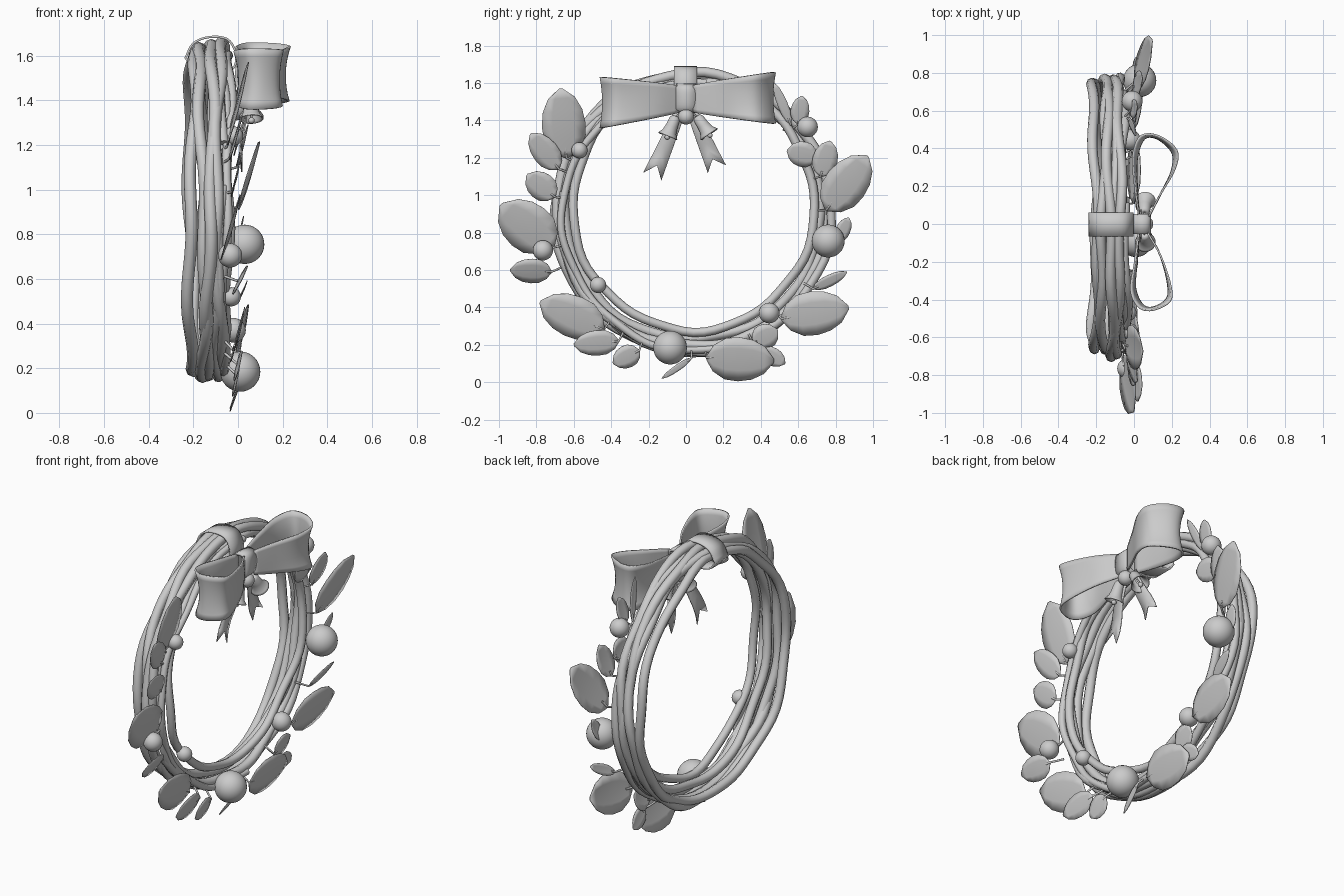
import bpy, bmesh, math, random
from mathutils import Vector

random.seed(4)
cube = bpy.data.objects.get("Cube")
if cube:
    bpy.data.objects.remove(cube, do_unlink=True)

grey = bpy.data.materials.new("plain_grey")
grey.use_nodes = True
grey.diffuse_color = (0.6, 0.6, 0.6, 1)
grey.node_tree.nodes["Principled BSDF"].inputs["Base Color"].default_value = (0.6, 0.6, 0.6, 1)


def finish(name, bm, thickness=0):
    me = bpy.data.meshes.new(name)
    bm.to_mesh(me)
    bm.free()
    ob = bpy.data.objects.new(name, me)
    bpy.context.collection.objects.link(ob)
    me.materials.append(grey)
    for p in me.polygons:
        p.use_smooth = True
    if thickness:
        mod = ob.modifiers.new("thickness", 'SOLIDIFY')
        mod.thickness = thickness
        mod.offset = 0


def sheet(name, rows, thickness=0, closed=False):
    """Skin a list of equally long rows of points."""
    bm = bmesh.new()
    grid = [[bm.verts.new(p) for p in row] for row in rows]
    pairs = list(zip(grid, grid[1:])) + ([(grid[-1], grid[0])] if closed else [])
    for a, b in pairs:
        for i in range(len(a) - 1):
            bm.faces.new((a[i], a[i + 1], b[i + 1], b[i]))
    bmesh.ops.recalc_face_normals(bm, faces=bm.faces)
    finish(name, bm, thickness)


def spline(points, steps=5):
    """Catmull-Rom curve through the points."""
    p = [Vector(q) for q in points]
    p = [2 * p[0] - p[1]] + p + [2 * p[-1] - p[-2]]
    out = []
    for a, b, c, d in zip(p, p[1:], p[2:], p[3:]):
        for k in range(steps):
            t = k / steps
            out.append(0.5 * (2 * b + (c - a) * t + (2 * a - 5 * b + 4 * c - d) * t * t
                              + (3 * b - a - 3 * c + d) * t ** 3))
    return out + [p[-2]]


def tube(name, points, radius, cyclic=False):
    cu = bpy.data.curves.new(name, 'CURVE')
    cu.dimensions = '3D'
    cu.bevel_depth = radius
    cu.bevel_resolution = 2
    cu.use_fill_caps = True
    sp = cu.splines.new('POLY')
    sp.points.add(len(points) - 1)
    for q, co in zip(sp.points, points):
        q.co = (*co, 1)
    sp.use_cyclic_u = cyclic
    cu.materials.append(grey)
    bpy.context.collection.objects.link(bpy.data.objects.new(name, cu))


def ball(name, loc, r):
    bm = bmesh.new()
    bmesh.ops.create_uvsphere(bm, u_segments=32, v_segments=16, radius=r)
    bmesh.ops.translate(bm, vec=loc, verts=bm.verts)
    finish(name, bm)


# Vine strands: depth, left, right, bottom, top, radius, start and end turn
strands = [(-.205, -.66, .75, .18, 1.61, .027, 0, 1), (-.16, -.675, .76, .155, 1.63, .027, 0, 1),
           (-.125, -.7, .76, .17, 1.65, .028, 0, 1), (-.085, -.69, .765, .19, 1.65, .027, 0, 1),
           (-.06, -.605, .685, .275, 1.61, .024, 0, 1), (-.11, -.65, .72, .23, 1.6, .026, 0, 1),
           (-.085, -.67, .775, .165, 1.63, .024, .82, 1.79), (-.05, -.66, .77, .17, 1.6, .02, .48, 1.02)]
for n, (x, l, r, b, t, rad, s, e) in enumerate(strands):
    ph = [random.uniform(0, math.tau) for _ in range(4)]
    count = 72
    pts = []
    for i in range(count):
        a = math.tau * (s + (e - s) * i / count)
        k = 1 + .009 * math.sin(5 * a + ph[0]) + .006 * math.sin(11 * a + ph[1])
        pts.append((x + .015 * math.sin(2 * a + ph[2]) + .009 * math.sin(7 * a + ph[3]),
                    (l + r) / 2 + k * (r - l) / 2 * math.sin(a),
                    (b + t) / 2 + k * (t - b) / 2 * math.cos(a)))
    tube(f"vine_strand_{n + 1}", pts, rad, e - s == 1)


# Leaves all lean forward at the top: base y, z, tip y, z, width, middle depth, lean
def leaf(n, by, bz, ty, tz, width, x, lean):
    normal = Vector((1, random.uniform(-.08, .08), -lean)).normalized()

    def on_plane(y, z):
        dy, dz = y - (by + ty) / 2, z - (bz + tz) / 2
        return Vector((x - (normal.y * dy + normal.z * dz) / normal.x, y, z))

    base, tip = on_plane(by, bz), on_plane(ty, tz)
    d = tip - base
    side = normal.cross(d).normalized()
    rows = []
    for t, w in ((0, .1), (.1, .6), (.28, .94), (.48, 1), (.68, .9), (.86, .62), (1, .08)):
        mid = base + d * t + normal * .02 * d.length * math.sin(math.pi * t)
        rows.append([mid + side * width / 2 * w * u - normal * .03 * width * w * abs(u)
                     for u in (-1, -.5, 0, .5, 1)])
    sheet(f"leaf_{n + 1}", rows, .004)
    # Twig joining the leaf to the vines
    root = Vector((-.06, by * .93, .9 + (bz - .9) * .93))
    tube(f"leaf_stem_{n + 1}", [root, base, base + d * .15], .006)


leaves = [(-.64, 1.2, -.67, 1.57, .235, 0, .25), (-.68, 1.14, -.83, 1.33, .14, -.01, .25),
          (-.7, .99, -.85, 1.11, .15, -.01, .25), (-.71, .72, -.99, .95, .27, -.03, .3),
          (-.72, .59, -.94, .6, .145, .01, .5), (-.44, .28, -.78, .43, .23, 0, .25),
          (-.36, .22, -.6, .2, .14, .0, .25), (-.25, .17, -.39, .1, .125, -.01, .25),
          (.03, .13, -.13, .02, .035, -.02, .3), (.11, .13, .47, .115, .245, 0, .3),
          (.36, .21, .49, .28, .14, 0, .25), (.4, .17, .53, .1, .1, -.01, .25),
          (.51, .34, .87, .4, .24, .02, .22), (.68, .5, .86, .59, .065, .02, .4),
          (.81, .75, .87, .88, .08, .01, .25), (.75, .92, .97, 1.21, .23, .05, .27),
          (.72, 1.1, .77, 1.29, .135, .02, .25), (.7, 1.2, .54, 1.24, .14, 0, .25),
          (.6, 1.38, .62, 1.53, .1, 0, .25), (.56, 1.38, .47, 1.6, .055, -.01, .2)]
for n, spec in enumerate(leaves):
    leaf(n, *spec)

# Baubles and berries
for n, (x, y, z, r) in enumerate([(.03, .76, .755, .088), (.01, -.085, .185, .09)]):
    ball(f"bauble_{n + 1}", (x, y, z), r)
for n, (x, y, z, r) in enumerate([(-.02, -.57, 1.24, .043), (-.035, -.765, .705, .054),
                                  (-.03, -.47, .52, .043), (-.02, .445, .37, .055),
                                  (-.01, .65, 1.365, .055), (.06, 0, 1.42, .042)]):
    ball(f"berry_{n + 1}", (x, y, z), r)

# Bow loops, flaring away from the knot and waisted between their edges
loops = {"bow_loop_left": [(.03, .04), (.01, .2), (0, .36), (.04, .465), (.13, .465),
                           (.22, .39), (.21, .29), (.14, .16), (.08, .04)],
         "bow_loop_right": [(.03, -.04), (.01, -.2), (-.01, -.35), (.03, -.44), (.1, -.455),
                            (.185, -.41), (.19, -.33), (.14, -.17), (.07, -.04)]}
for name, path in loops.items():
    rows = []
    for q in spline([(x, y, 0) for x, y in path]):
        f = min(1, abs(q.y) / .46)
        mid = 1.515 + (.005 if q.y > 0 else -.02) * f
        half = .062 + .075 * f ** .8
        row = []
        for u in (-1, -.75, -.5, -.25, 0, .25, .5, .75, 1):
            waist = 1.05 - .25 * f * (1 - u * u) - .06 * f * (u < 0) * -u
            row.append((.11 + (q.x - .11) * waist, q.y * (1 - .03 * (1 - u * u)), mid + half * u))
        rows.append(row)
    sheet(name, rows, .01)


# Bands: one round the vines, one round the knot
def band(name, path, y0, y1, thickness):
    ring = spline([(x, 0, z) for x, z in path + path[:1]], 4)[:-1]
    sheet(name, [[(q.x, y, q.z) for y in (y0, (y0 + y1) / 2, y1)] for q in ring], thickness, closed=True)


band("vine_band", [(-.235, 1.59), (-.2, 1.655), (-.13, 1.683), (-.05, 1.675), (-.012, 1.62),
                   (-.012, 1.56), (-.05, 1.535), (-.19, 1.545)], -.065, .06, .01)
band("bow_knot", [(.0, 1.57), (.04, 1.59), (.078, 1.575), (.085, 1.515), (.075, 1.46),
                  (.04, 1.445), (.0, 1.46), (-.008, 1.515)], -.053, .053, .012)


# Ribbon tails with a forked end
def tail(name, start, end, width):
    a, b = Vector(start), Vector(end)
    d = b - a
    s = Vector((0, -d.z, d.y)).normalized() * width / 2
    rows = []
    for i in range(7):
        t = i / 6
        c = a + d * t + Vector((.012 * math.sin(t * 6), 0, 0))
        w = .55 + .45 * t
        rows.append([c - s * w, c - d * .17 * t, c + s * w])
    sheet(name, rows, .006)


tail("ribbon_tail_right", (.03, -.03, 1.45), (.02, -.18, 1.1), .105)
tail("ribbon_tail_left", (.03, .03, 1.45), (.02, .165, 1.14), .105)


# Bells with clappers and a cord
def bell(side, top, mouth):
    a, b = Vector(top), Vector(mouth)
    axis = (b - a).normalized()
    u = axis.orthogonal().normalized()
    v = axis.cross(u)
    profile = [(0, .002), (0, .018), (.12, .026), (.5, .03), (.78, .036), (.92, .047), (1, .053)]
    rows = []
    for i in range(24):
        g = math.tau * i / 24
        rows.append([a.lerp(b, t) + (u * math.cos(g) + v * math.sin(g)) * r for t, r in profile])
    sheet(f"bell_{side}", rows, .005, closed=True)
    ball(f"bell_clapper_{side}", a.lerp(b, 1.05), .014)
    tube(f"bell_cord_{side}", [Vector((.045, 0, 1.46)), a, b], .005)


bell("right", (.055, -.055, 1.42), (.06, -.098, 1.315))
bell("left", (.055, .06, 1.42), (.06, .125, 1.325))
